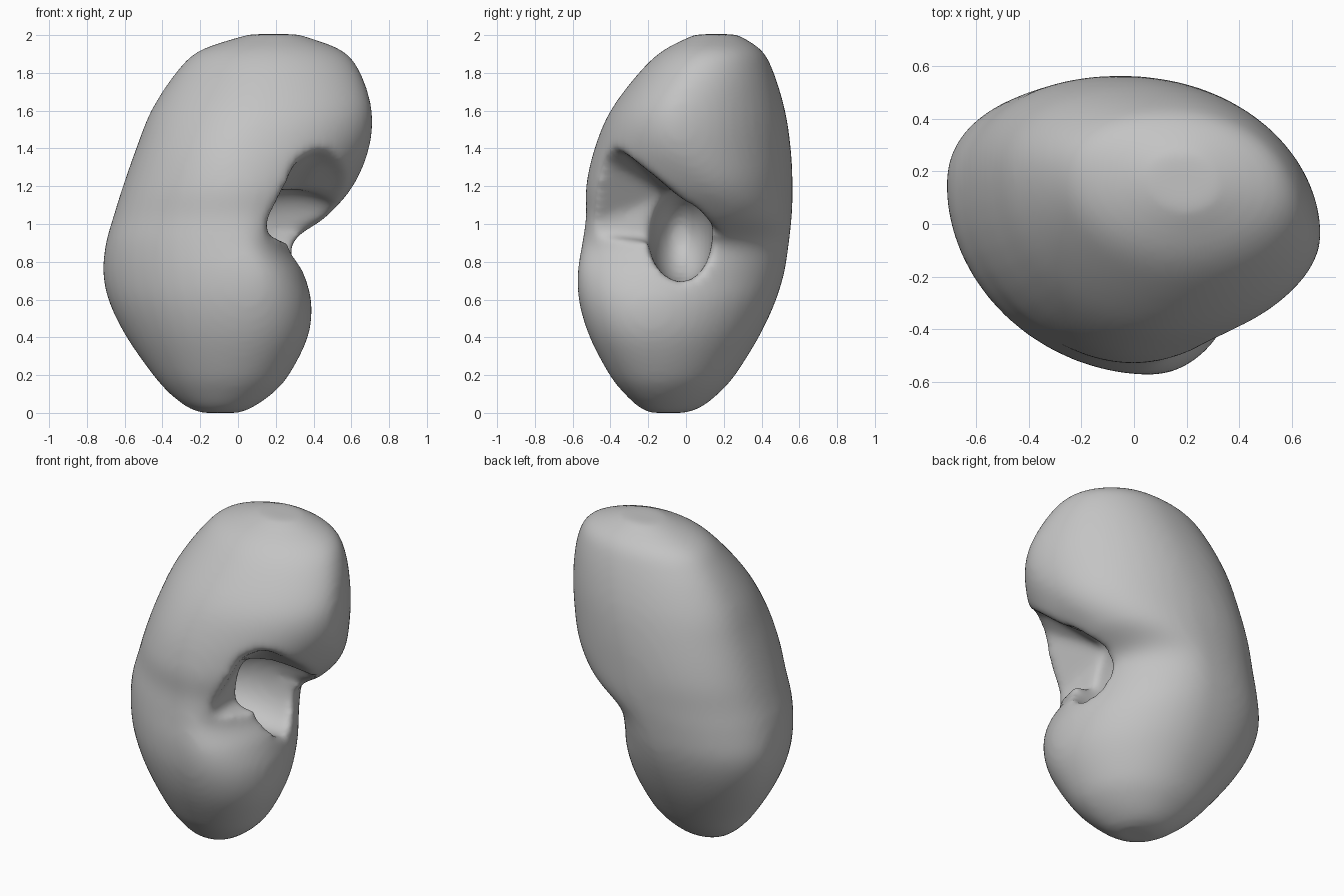
import bpy, bmesh, math
from mathutils import Matrix

if "Cube" in bpy.data.objects:
    bpy.data.objects.remove(bpy.data.objects["Cube"])

grey = bpy.data.materials.new("soft grey")
grey.use_nodes = True
grey.diffuse_color = (0.55, 0.55, 0.55, 1)
grey.node_tree.nodes["Principled BSDF"].inputs["Base Color"].default_value = (0.55, 0.55, 0.55, 1)


def make_object(name, bm):
    bmesh.ops.recalc_face_normals(bm, faces=bm.faces)
    mesh = bpy.data.meshes.new(name)
    bm.to_mesh(mesh)
    bm.free()
    obj = bpy.data.objects.new(name, mesh)
    bpy.context.collection.objects.link(obj)
    mesh.materials.append(grey)
    return obj


# Body sections: z, then the left, right, front and back extremes,
# each as a pair (reach, position along the other axis)
SECTIONS = [
    (0.00, (-0.20, -0.07), (0.01, -0.11), (-0.19, -0.08), (0.00, -0.11)),
    (0.03, (-0.27, -0.04), (0.08, -0.13), (-0.25, -0.06), (0.08, -0.12)),
    (0.10, (-0.36, 0.00), (0.18, -0.14), (-0.325, -0.03), (0.17, -0.13)),
    (0.20, (-0.45, 0.03), (0.27, -0.15), (-0.405, 0.00), (0.26, -0.14)),
    (0.40, (-0.59, 0.09), (0.37, -0.18), (-0.51, 0.04), (0.385, -0.16)),
    (0.58, (-0.68, 0.13), (0.39, -0.18), (-0.565, 0.06), (0.47, -0.16)),
    (0.74, (-0.715, 0.15), (0.35, -0.13), (-0.575, 0.06), (0.52, -0.14)),
    (0.90, (-0.70, 0.13), (0.30, 0.09), (-0.55, 0.02), (0.545, -0.10)),
    (1.04, (-0.66, 0.14), (0.47, 0.17), (-0.53, 0.00), (0.56, -0.05)),
    (1.20, (-0.61, 0.16), (0.61, 0.10), (-0.53, 0.00), (0.565, -0.04)),
    (1.40, (-0.54, 0.17), (0.695, -0.02), (-0.485, 0.03), (0.555, 0.02)),
    (1.60, (-0.46, 0.18), (0.71, -0.04), (-0.40, 0.11), (0.525, 0.08)),
    (1.80, (-0.33, 0.19), (0.65, 0.05), (-0.25, 0.17), (0.465, 0.14)),
    (1.92, (-0.20, 0.19), (0.55, 0.12), (-0.12, 0.19), (0.40, 0.17)),
    (2.005, (0.06, 0.17), (0.32, 0.14), (0.05, 0.20), (0.27, 0.19)),
]
SIDES = 48
STEPS = 5


def blend(rows, i, t):
    """Smooth curve through the rows, between row i and row i + 1."""
    last = len(rows) - 1
    quad = (rows[max(i - 1, 0)], rows[i], rows[i + 1], rows[min(i + 2, last)])
    return [0.5 * (2 * b + (c - a) * t + (2 * a - 5 * b + 4 * c - d) * t * t
                   + (3 * b - a - 3 * c + d) * t ** 3) for a, b, c, d in zip(*quad)]


def corner_power(c, s, z):
    """Fullness of each quarter of a section: smaller is fuller."""
    if c > 0 and s < 0:
        return 0.95 + 0.11 * min(max((z - 0.9) / 0.4, 0), 1)
    if c < 0 and s > 0:
        return 0.90
    return 1.03


def section_ring(bm, z, left, left_y, right, right_y, front, front_x, back, back_x):
    ring = []
    for i in range(SIDES):
        a = 2 * math.pi * i / SIDES
        c, s = math.cos(a), math.sin(a)
        edge_x, cy = (right, right_y) if c > 0 else (left, left_y)
        edge_y, cx = (back, back_x) if s > 0 else (front, front_x)
        power = corner_power(c, s, z)
        ring.append(bm.verts.new((cx + (edge_x - cx) * abs(c) ** power,
                                  cy + (edge_y - cy) * abs(s) ** power, z)))
    return ring


# Bean-shaped body lofted through the sections
rows = [[z] + [n for pair in pairs for n in pair] for z, *pairs in SECTIONS]
bm = bmesh.new()
rings = [section_ring(bm, *blend(rows, i, k / STEPS))
         for i in range(len(rows) - 1) for k in range(STEPS)]
rings.append(section_ring(bm, *rows[-1]))
for low, high in zip(rings, rings[1:]):
    for i in range(SIDES):
        j = (i + 1) % SIDES
        bm.faces.new((low[i], low[j], high[j], high[i]))
bm.faces.new(rings[0])
bm.faces.new(rings[-1])
body = make_object("bean_body", bm)

# Slanted notch between the upper and lower lobes
bm = bmesh.new()
for p in [(0.45, -0.65, 1.47), (0.90, -0.65, 1.47), (0.40, -0.30, 1.37), (0.90, -0.30, 1.31),
          (0.18, 0.15, 0.98), (0.90, 0.20, 0.94), (0.12, -0.10, 1.15), (0.17, -0.65, 0.95),
          (0.13, -0.15, 0.92), (0.90, -0.65, 0.84), (0.90, 0.15, 0.84)]:
    bm.verts.new(p)
bmesh.ops.convex_hull(bm, input=bm.verts)
notch = make_object("notch_cutter", bm)

# Deep pit at the inner end of the notch
bm = bmesh.new()
bmesh.ops.create_uvsphere(bm, u_segments=32, v_segments=16, radius=1,
                          matrix=Matrix.Translation((0.24, -0.03, 0.94)) @ Matrix.Diagonal((0.38, 0.17, 0.25, 1)))
pit = make_object("pit_cutter", bm)

# Carve, then blend the cut edges into soft rims
for cutter in (notch, pit):
    cutter.hide_render = True
    cut = body.modifiers.new("carve", 'BOOLEAN')
    cut.operation = 'DIFFERENCE'
    cut.solver = 'EXACT'
    cut.object = cutter
remesh = body.modifiers.new("blend", 'REMESH')
remesh.mode = 'VOXEL'
remesh.voxel_size = 0.02
soften = body.modifiers.new("soften", 'SMOOTH')
soften.factor = 0.5
soften.iterations = 20

bpy.context.view_layer.update()
evaluated = body.evaluated_get(bpy.context.evaluated_depsgraph_get())
finished = bpy.data.meshes.new_from_object(evaluated)
body.modifiers.clear()
body.data = finished
for cutter in (notch, pit):
    bpy.data.objects.remove(cutter)

# Settle on the ground with smooth shading
finished.transform(Matrix.Translation((0, 0, -min(v.co.z for v in finished.vertices))))
finished.materials.clear()
finished.materials.append(grey)
for face in finished.polygons:
    face.material_index = 0
    face.use_smooth = True
